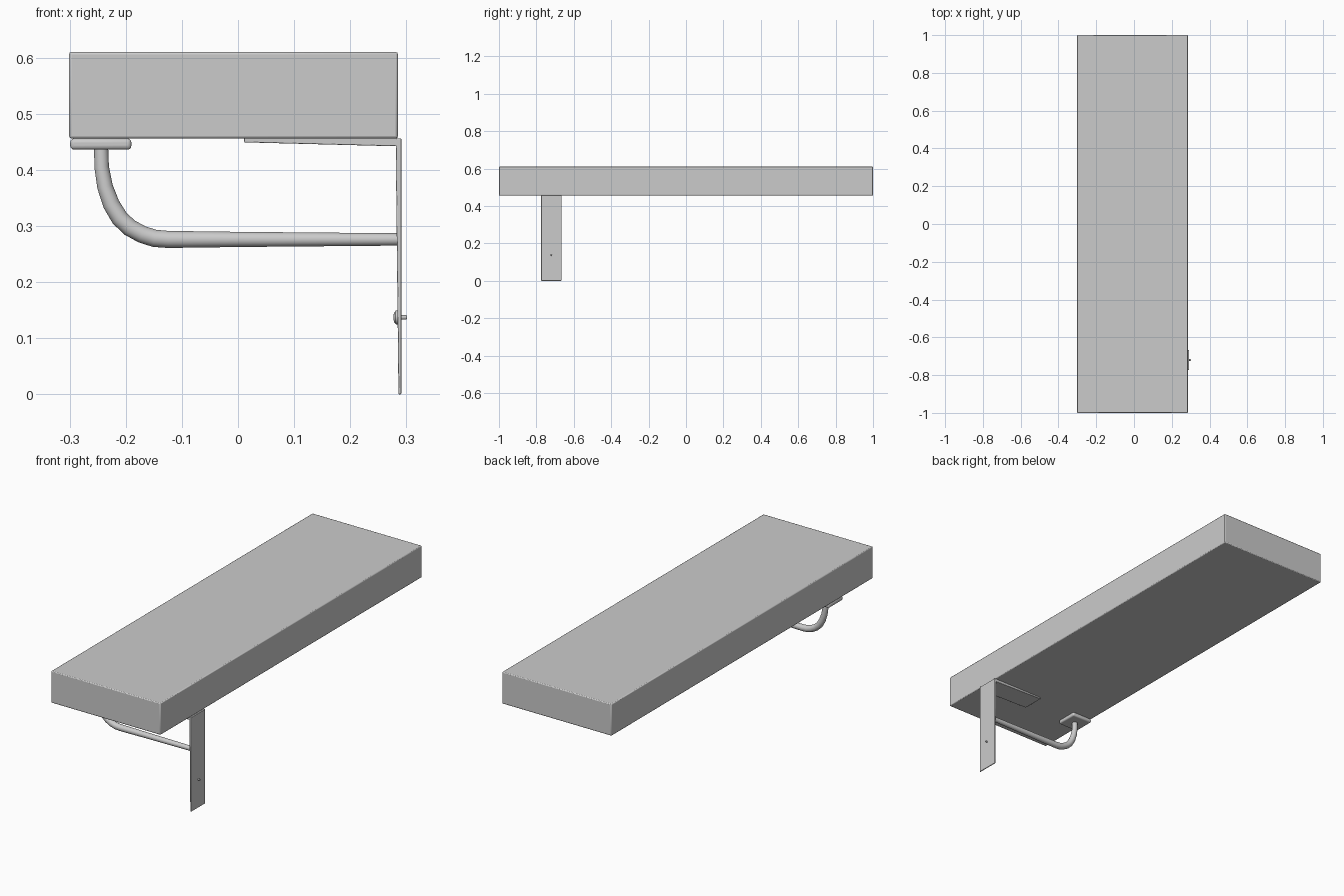
import bpy, bmesh, math
from mathutils import Vector

if "Cube" in bpy.data.objects:
    bpy.data.objects.remove(bpy.data.objects["Cube"])

Y = -0.72  # bracket centre line


def finish(name, bm, bevel=0.0, segments=2, smooth=True):
    bmesh.ops.recalc_face_normals(bm, faces=bm.faces)
    mesh = bpy.data.meshes.new(name)
    bm.to_mesh(mesh)
    bm.free()
    ob = bpy.data.objects.new(name, mesh)
    bpy.context.collection.objects.link(ob)
    if bevel:
        mod = ob.modifiers.new("edge_round", "BEVEL")
        mod.width, mod.segments = bevel, segments
    if smooth:
        bpy.ops.object.select_all(action="DESELECT")
        ob.select_set(True)
        bpy.context.view_layer.objects.active = ob
        bpy.ops.object.shade_smooth_by_angle(angle=math.radians(40))
    return ob


def box(name, lo, hi, bevel, segments=2):
    bm = bmesh.new()
    bmesh.ops.create_cube(bm, size=1)
    for v in bm.verts:
        v.co = Vector([(lo[i] + hi[i]) / 2 + v.co[i] * (hi[i] - lo[i]) for i in range(3)])
    return finish(name, bm, bevel, segments)


def extrude_profile(name, pts, y0, y1, bevel):
    bm = bmesh.new()
    face = bm.faces.new([bm.verts.new((x, y0, z)) for x, z in pts])
    geo = bmesh.ops.extrude_face_region(bm, geom=[face])["geom"]
    for v in geo:
        if isinstance(v, bmesh.types.BMVert):
            v.co.y = y1
    return finish(name, bm, bevel)


def tube(name, path, sides=24):
    # path entries: x, z, radius, in the plane of the bracket
    bm = bmesh.new()
    rings = []
    for i, (x, z, r) in enumerate(path):
        a, b = path[max(i - 1, 0)], path[min(i + 1, len(path) - 1)]
        t = Vector((b[0] - a[0], 0, b[1] - a[1])).normalized()
        n = Vector((-t.z, 0, t.x))
        rings.append([bm.verts.new(Vector((x, Y, z)) + r * (math.cos(k) * n + math.sin(k) * Vector((0, 1, 0))))
                      for k in (2 * math.pi * j / sides for j in range(sides))])
    for p, q in zip(rings, rings[1:]):
        for j in range(sides):
            bm.faces.new((p[j], p[(j + 1) % sides], q[(j + 1) % sides], q[j]))
    bm.faces.new(rings[0])
    bm.faces.new(rings[-1])
    return finish(name, bm)


# thick board
box("shelf_board", (-0.301, -1, 0.456), (0.285, 1, 0.61), 0.004)

# tapered wall plate and the arm plate under the board
extrude_profile("wall_plate", [(0.281, 0.456), (0.291, 0.456), (0.291, 0), (0.286, 0)],
                Y - 0.054, Y + 0.054, 0.0015)
extrude_profile("arm_plate", [(0.011, 0.457), (0.284, 0.457), (0.284, 0.442), (0.011, 0.449)],
                Y - 0.054, Y + 0.054, 0.0015)

# square pad at the front end of the brace
box("brace_pad", (-0.299, Y - 0.054, 0.436), (-0.19, Y + 0.054, 0.456), 0.007, 3)

# bent brace rod
tube("brace_rod", [(0.284, 0.276, 0.011), (0.0, 0.276, 0.0135), (-0.125, 0.276, 0.0152),
                   (-0.149, 0.278, 0.0155), (-0.171, 0.285, 0.0155), (-0.193, 0.297, 0.0155),
                   (-0.211, 0.314, 0.0155), (-0.226, 0.339, 0.015), (-0.237, 0.37, 0.014),
                   (-0.243, 0.405, 0.013), (-0.244, 0.442, 0.0125)])

# screw: domed head and shank through the wall plate
tube("screw", [(0.277, 0.137, 0.003), (0.278, 0.137, 0.008), (0.281, 0.137, 0.012),
               (0.284, 0.137, 0.0125), (0.2865, 0.137, 0.0125)], 16)
tube("screw_shank", [(0.284, 0.137, 0.004), (0.299, 0.137, 0.004), (0.301, 0.137, 0.003)], 12)
